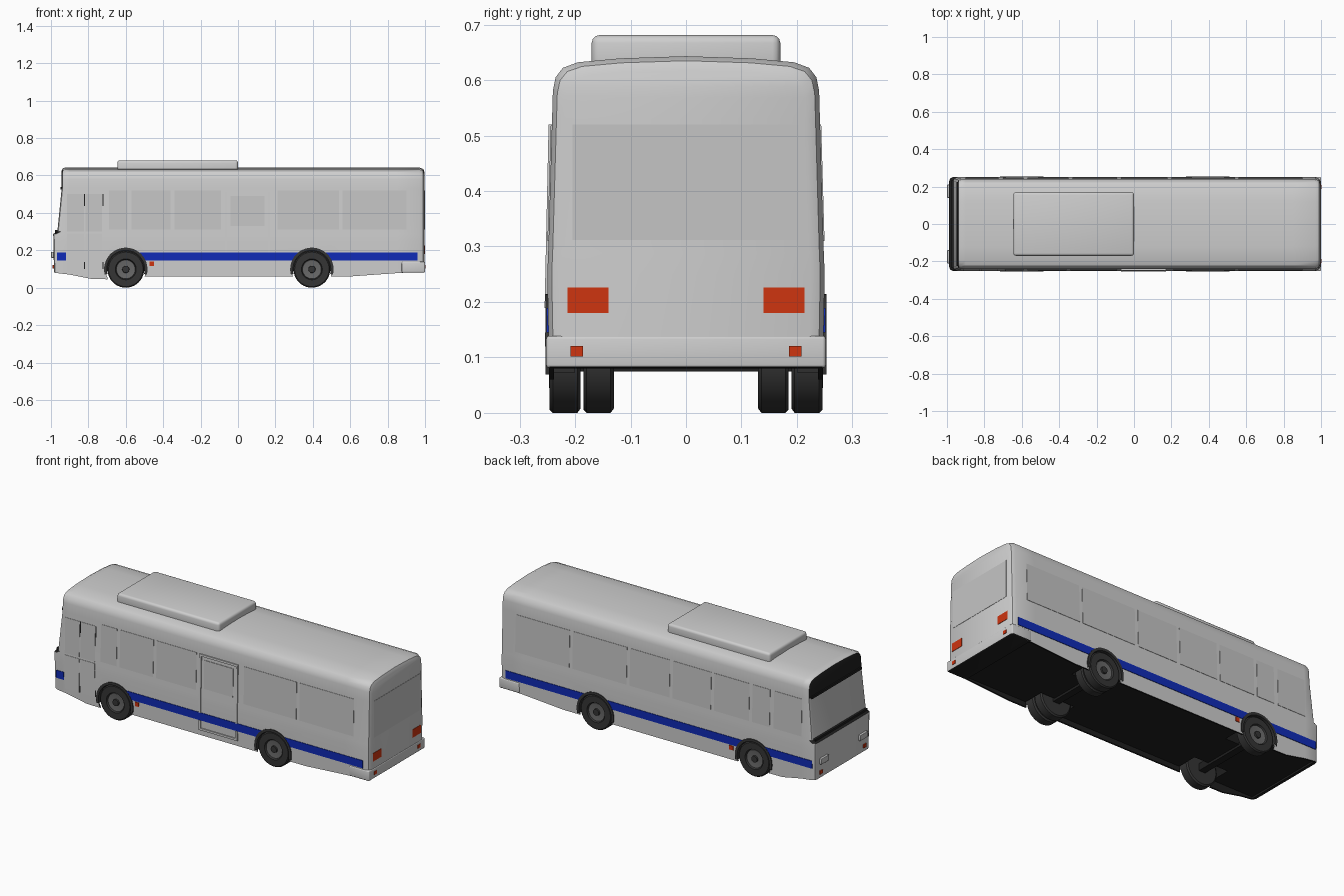
import bpy, bmesh, math
from mathutils import Matrix

if "Cube" in bpy.data.objects:
    bpy.data.objects.remove(bpy.data.objects["Cube"])

def mat(name, c):
    m = bpy.data.materials.new(name)
    m.diffuse_color = (*c, 1)
    m.use_nodes = True
    m.node_tree.nodes["Principled BSDF"].inputs["Base Color"].default_value = m.diffuse_color
    return m

BODY = mat("body_grey", (0.62, 0.62, 0.62))
GLASS = mat("window_grey", (0.56, 0.56, 0.56))
DARK = mat("underside_black", (0.014, 0.014, 0.014))
TYRE = mat("tyre_black", (0.035, 0.035, 0.035))
HUB = mat("hub_grey", (0.14, 0.14, 0.14))
BLUE = mat("stripe_blue", (0.005, 0.025, 0.48))
RED = mat("lamp_red", (0.62, 0.035, 0.005))
WHEELS = (-0.6, 0.395)
WZ = 0.098

def obj(name, bm, *mats, smooth=True):
    bmesh.ops.recalc_face_normals(bm, faces=bm.faces)
    me = bpy.data.meshes.new(name)
    bm.to_mesh(me)
    bm.free()
    for m in mats:
        me.materials.append(m)
    o = bpy.data.objects.new(name, me)
    bpy.context.collection.objects.link(o)
    bpy.context.view_layer.objects.active = o
    bpy.ops.object.select_all(action='DESELECT')
    o.select_set(True)
    if smooth:
        bpy.ops.object.shade_smooth_by_angle(angle=math.radians(32))
    return o

def box(name, x, y, z, m, bevel=0):
    bm = bmesh.new()
    bmesh.ops.create_cube(bm, size=1)
    for v in bm.verts:
        v.co = [a[0] if c < 0 else a[1] for a, c in zip((x, y, z), v.co)]
    if bevel:
        bmesh.ops.bevel(bm, geom=bm.edges[:], offset=bevel, segments=3, profile=0.5, affect='EDGES')
    return obj(name, bm, m)

def lerp(table, z):
    for (a, p), (b, q) in zip(table, table[1:]):
        if z <= b:
            return p + (q - p) * max(0, z - a) / (b - a)
    return table[-1][1]

SIDE = [(0.0, 0.246), (0.14, 0.248), (0.25, 0.25), (0.30, 0.248), (0.58, 0.24), (0.605, 0.235),
        (0.622, 0.222), (0.632, 0.195), (0.639, 0.12), (0.643, 0.0)]
NOSE = [(0.0, -0.982), (0.288, -0.988), (0.30, -0.966), (0.53, -0.943), (0.7, -0.943)]
LEVELS = [0.14, 0.25, 0.288, 0.30, 0.53, 0.58, 0.605, 0.622, 0.632, 0.639]

def side_plate(name, s, xb, xt, z0, z1, m, t=0.002):
    """thin plate following the body side; xb / xt are x spans at bottom and top"""
    bm = bmesh.new()
    rings = []
    for d in (-0.004, t):
        rings.append([bm.verts.new((x, s * (lerp(SIDE, z) + d), z))
                      for x, z in ((xb[0], z0), (xb[1], z0), (xt[1], z1), (xt[0], z1))])
    a, b = rings
    bm.faces.new(a)
    bm.faces.new(b)
    for i in range(4):
        j = (i + 1) % 4
        bm.faces.new((a[i], a[j], b[j], b[i]))
    return obj(name, bm, m, smooth=False)

# body: lofted cross-sections (x or nose offset, is nose, inset, bottom height)
STATIONS = [(0, 1, 0.018, 0.08), (0.005, 1, 0.006, 0.08), (0.018, 1, 0, 0.078), (-0.9, 0, 0, 0.07),
            (-0.78, 0, 0, 0.046), (-0.7, 0, 0, 0.045), (-0.5, 0, 0, 0.06), (0.6, 0, 0, 0.06),
            (0.85, 0, 0, 0.078), (0.97, 0, 0, 0.085), (0.99, 0, 0.008, 0.085), (0.998, 0, 0.025, 0.085)]
bm = bmesh.new()
rings = []
for x, nose, inset, zb in STATIONS:
    half = []
    for z in [zb] + LEVELS + [0.643]:
        y = lerp(SIDE, z)
        y -= inset * min(1, y / 0.2)
        zz = z - inset * max(0, z - 0.53) / 0.11
        half.append((lerp(NOSE, z) + x if nose else x, y, zz))
    loop = [(a, -b, c) for a, b, c in half] + half[-2::-1]
    rings.append([bm.verts.new(p) for p in loop])
n = len(rings[0])
for a, b in zip(rings, rings[1:]):
    for i in range(n):
        j = (i + 1) % n
        bm.faces.new((a[i], a[j], b[j], b[i]))
for r in (rings[0], rings[-1]):
    for i in range(n // 2 - 1):
        bm.faces.new((r[i], r[i + 1], r[n - 2 - i], r[n - 1 - i]))
    k = n // 2
    bm.faces.new((r[k - 1], r[k], r[k + 1]))
body = obj("body", bm, BODY, DARK, GLASS, smooth=False)

def cut(cutter):
    bpy.context.view_layer.objects.active = body
    md = body.modifiers.new("cut", 'BOOLEAN')
    md.operation, md.solver, md.object = 'DIFFERENCE', 'EXACT', cutter
    bpy.ops.object.modifier_apply(modifier="cut")
    bpy.data.objects.remove(cutter, do_unlink=True)

# hollow underside and wheel openings
cut(box("floor_cutter", (-0.965, 0.88), (-0.238, 0.238), (-0.1, 0.088), DARK))
for wx in WHEELS:
    for s in (-1, 1):
        bm = bmesh.new()
        bmesh.ops.create_cone(bm, cap_ends=True, segments=40, radius1=0.108, radius2=0.108, depth=0.2,
                              matrix=Matrix.Translation((wx, s * 0.22, WZ)) @ Matrix.Rotation(math.pi / 2, 4, 'X'))
        cut(obj("arch_cutter", bm, DARK))
for p in body.data.polygons:
    c, nr = p.center, p.normal
    well = any(math.hypot(c.x - w, c.z - WZ) < 0.1085 for w in WHEELS) and abs(c.y) < 0.24
    ledge = nr.z > 0.3 and c.z < 0.4
    header = nr.x < -0.6 and c.z > 0.53
    p.material_index = 0
    if nr.z < -0.4 or well or ledge or header or (c.z < 0.0885 and abs(c.y) < 0.239 and -0.97 < c.x < 0.89):
        p.material_index = 1
    elif nr.x < -0.9 and 0.3 < c.z < 0.53:
        p.material_index = 2
bpy.context.view_layer.objects.active = body
body.select_set(True)
bpy.ops.object.shade_smooth_by_angle(angle=math.radians(32))

# roof unit and rear bumper
box("roof_unit", (-0.645, 0.0), (-0.17, 0.17), (0.61, 0.681), BODY, 0.014)
bumper = box("rear_bumper", (0.875, 1.0), (-0.252, 0.252), (0.081, 0.139), BODY, 0.006)
bumper.data.materials.append(DARK)
for p in bumper.data.polygons:
    p.material_index = int(p.normal.z < -0.7)

def lathe(name, wx, s, prof, m, a0=0.0, a1=2 * math.pi, seg=40):
    """profile of (radius, |y|) swept about the axle"""
    bm = bmesh.new()
    full = a1 - a0 > 6.28
    cols = []
    for i in range(seg + (0 if full else 1)):
        a = a0 + (a1 - a0) * i / seg
        cols.append([bm.verts.new((wx + r * math.cos(a), s * y, WZ + r * math.sin(a))) for r, y in prof])
    for i in range(seg):
        a, b = cols[i], cols[(i + 1) % len(cols)]
        for j in range(len(prof) - 1):
            bm.faces.new((a[j], a[j + 1], b[j + 1], b[j]))
    bmesh.ops.remove_doubles(bm, verts=bm.verts, dist=1e-5)
    return obj(name, bm, m)

# wheels (doubled at the rear) and arch trims
def tyre(name, wx, s, y0, y1):
    lathe(name, wx, s, [(0, y0), (0.09, y0), (0.098, y0 + 0.006), (0.098, y1 - 0.006), (0.092, y1),
                        (0.056, y1), (0.05, y1 - 0.012), (0, y1 - 0.012)], TYRE)

for wx, end in zip(WHEELS, ("front", "rear")):
    for s, sn in ((-1, "right"), (1, "left")):
        tag = f"{end}_{sn}"
        tyre(tag + "_tyre", wx, s, 0.19, 0.246)
        if end == "rear":
            tyre(tag + "_inner_tyre", wx, s, 0.13, 0.185)
        lathe(tag + "_hub", wx, s, [(0.053, 0.23), (0.05, 0.239), (0.025, 0.236), (0, 0.236)], HUB)
        lathe(tag + "_hub_cap", wx, s, [(0.02, 0.23), (0.018, 0.245), (0, 0.246)], TYRE, seg=20)
        lathe(tag + "_arch_trim", wx, s, [(0.101, 0.2), (0.101, 0.253), (0.116, 0.253), (0.116, 0.24)],
              TYRE, -0.25, math.pi + 0.25)
    box(end + "_axle", (wx - 0.02, wx + 0.02), (-0.2, 0.2), (0.075, 0.115), DARK)

# side windows, stripes, marker lamps
WIN = {-1: [(-0.69, -0.59), (-0.57, -0.36), (-0.34, -0.09), (0.21, 0.54), (0.56, 0.9)],
       1: [(-0.9, -0.725), (-0.7, -0.59), (-0.57, -0.35), (-0.33, -0.09), (-0.07, 0.18), (0.2, 0.54), (0.56, 0.9)]}
for s, sn in ((-1, "right"), (1, "left")):
    for i, w in enumerate(WIN[s]):
        side_plate(f"{sn}_window_{i}", s, w, w, 0.31, 0.52, GLASS)
    f, r = WHEELS
    b, t = 0.104, 0.068
    spans = [((f + b, r - b), (f + t, r - t)), ((r + b, 0.96), (r + t, 0.96))]
    spans.append(((-0.968, -0.92), (-0.968, -0.92)) if s < 0 else ((-0.968, f - b), (-0.968, f - t)))
    for i, (xb, xt) in enumerate(spans):
        side_plate(f"{sn}_stripe_{i}", s, xb, xt, 0.145, 0.189, BLUE, 0.003)
    side_plate(sn + "_marker_lamp", s, (-0.473, -0.448), (-0.473, -0.448), 0.117, 0.14, RED, 0.004)

# front door: two leaves with dark seams
for x0, x1 in ((-0.915, -0.824), (-0.816, -0.726)):
    side_plate("front_door_leaf", -1, (x0, x1), (x0, x1), 0.1, 0.29, BODY, 0.002)
    side_plate("front_door_glass", -1, (x0, x1), (x0, x1), 0.3, 0.5, GLASS, 0.002)
for x in (-0.82, -0.722):
    side_plate("front_door_seam", -1, (x - 0.003, x + 0.003), (x - 0.003, x + 0.003), 0.1, 0.5, DARK, 0.001)

# middle door: raised frame bars around a panel, with a window
X0, X1, T = -0.07, 0.172, 0.012
for xa, xb, za, zb in ((X0, X0 + T, 0.09, 0.52), (X1 - T, X1, 0.09, 0.52), (X0, X1, 0.508, 0.52), (X0, X1, 0.09, 0.102)):
    for z0, z1 in ((za, min(zb, 0.145)), (max(za, 0.189), zb)):
        if z1 > z0:
            side_plate("middle_door_frame", -1, (xa, xb), (xa, xb), z0, z1, BODY, 0.006)
side_plate("middle_door_window", -1, (-0.04, 0.142), (-0.04, 0.142), 0.33, 0.49, GLASS, 0.003)

# rear window and lamps, front lamps and windscreen edging
box("rear_window", (0.99, 0.9995), (-0.205, 0.205), (0.312, 0.52), GLASS)
for s in (-1, 1):
    span = lambda a, b: tuple(sorted((s * a, s * b)))
    box("tail_lamp", (0.99, 1.0), span(0.14, 0.214), (0.18, 0.226), RED)
    box("rear_reflector", (0.99, 1.003), span(0.186, 0.208), (0.102, 0.121), RED)
    box("headlamp", (-0.999, -0.98), span(0.14, 0.21), (0.16, 0.192), GLASS, 0.003)
    box("front_indicator", (-0.991, -0.975), span(0.185, 0.208), (0.102, 0.121), RED)
box("windscreen_lower_edge", (-0.978, -0.95), (-0.232, 0.232), (0.296, 0.308), DARK)
box("windscreen_upper_edge", (-0.95, -0.93), (-0.224, 0.224), (0.525, 0.538), DARK)
